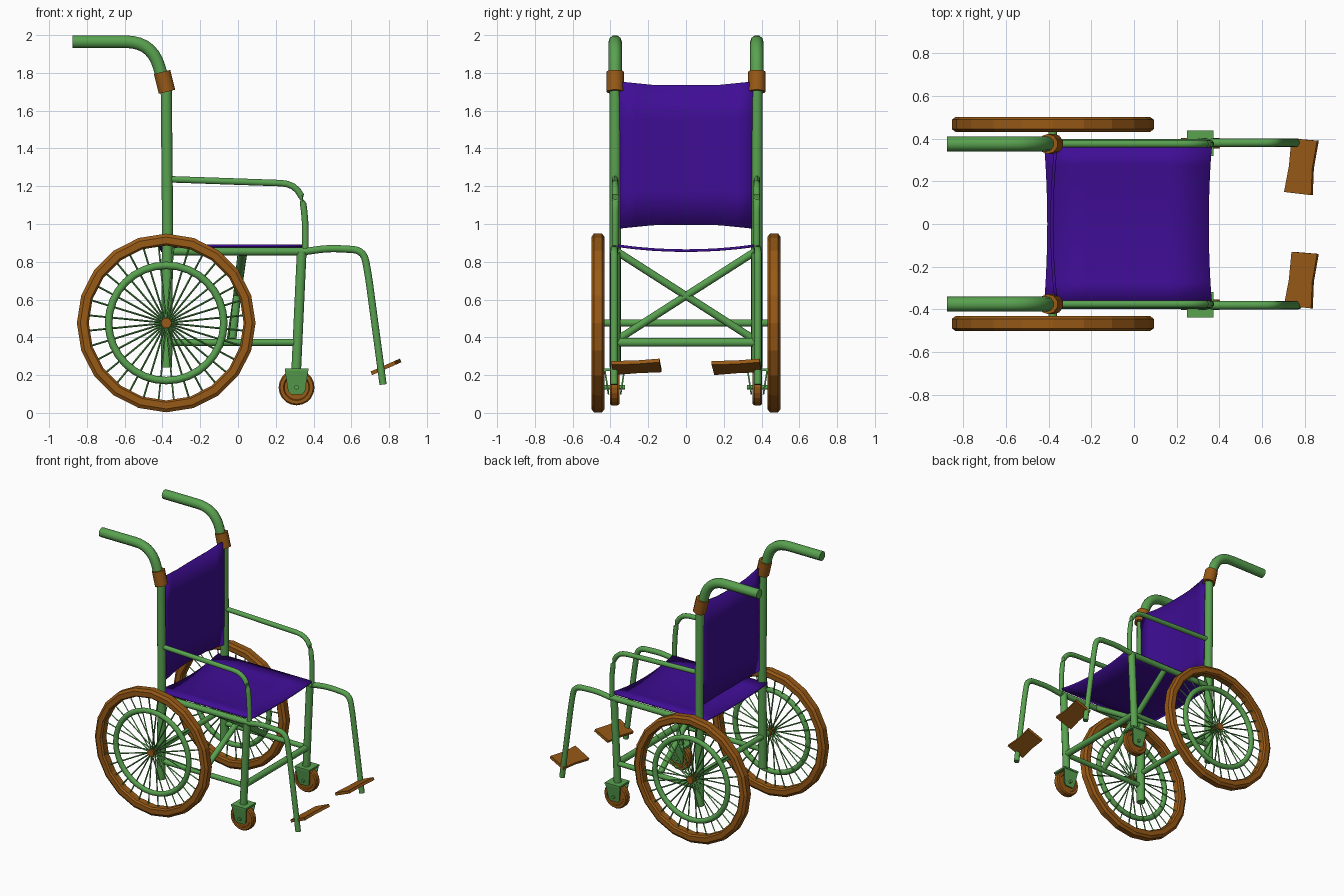
import bpy, bmesh, math
from mathutils import Vector

if "Cube" in bpy.data.objects:
    bpy.data.objects.remove(bpy.data.objects["Cube"])


def material(name, rgb):
    m = bpy.data.materials.new(name)
    m.diffuse_color = (*rgb, 1)
    m.use_nodes = True
    m.node_tree.nodes["Principled BSDF"].inputs["Base Color"].default_value = m.diffuse_color
    return m


GREEN = material("green_paint", (0.10, 0.36, 0.08))
BROWN = material("brown_rubber", (0.31, 0.10, 0.008))
PURPLE = material("purple_fabric", (0.05, 0.004, 0.30))


def add_mesh(name, verts, faces, mat, smooth=None):
    me = bpy.data.meshes.new(name)
    me.from_pydata([tuple(v) for v in verts], [], faces)
    bm = bmesh.new()
    bm.from_mesh(me)
    bmesh.ops.recalc_face_normals(bm, faces=bm.faces)
    bm.to_mesh(me)
    bm.free()
    ob = bpy.data.objects.new(name, me)
    bpy.context.collection.objects.link(ob)
    me.materials.append(mat)
    if smooth:
        select(ob)
        bpy.ops.object.shade_smooth_by_angle(angle=math.radians(smooth))
    return ob


def select(ob):
    bpy.ops.object.select_all(action='DESELECT')
    ob.select_set(True)
    bpy.context.view_layer.objects.active = ob


def rounded(points, r, n=5):
    """Round the inner corners of a path."""
    p = [Vector(q) for q in points]
    out = [p[0]]
    for a, b, c in zip(p, p[1:], p[2:]):
        s, e = b + (a - b).normalized() * r, b + (c - b).normalized() * r
        for i in range(n + 1):
            t = i / n
            out.append(s * (1 - t) ** 2 + b * 2 * t * (1 - t) + e * t * t)
    return out + [p[-1]]


def tubes(name, paths, radius, mat=GREEN, bevel=3):
    """One mesh made of capped round tubes."""
    cu = bpy.data.curves.new(name, 'CURVE')
    cu.dimensions = '3D'
    cu.bevel_depth, cu.bevel_resolution, cu.use_fill_caps = radius, bevel, True
    for path in paths:
        sp = cu.splines.new('POLY')
        sp.points.add(len(path) - 1)
        for pt, co in zip(sp.points, path):
            pt.co = (*co, 1)
    cu.materials.append(mat)
    ob = bpy.data.objects.new(name, cu)
    bpy.context.collection.objects.link(ob)
    select(ob)
    bpy.ops.object.convert(target='MESH')
    ob = bpy.context.object
    bpy.ops.object.shade_smooth_by_angle(angle=math.radians(40))
    return ob


def lathe(name, profile, centre, n, mat, smooth=None):
    """Closed (radius, y) profile turned about a y axis."""
    k, verts, faces = len(profile), [], []
    for i in range(n):
        a = 2 * math.pi * i / n
        verts += [(centre[0] + r * math.sin(a), centre[1] + y, centre[2] + r * math.cos(a))
                  for r, y in profile]
        j = (i + 1) % n
        faces += [(i * k + q, i * k + (q + 1) % k, j * k + (q + 1) % k, j * k + q) for q in range(k)]
    return add_mesh(name, verts, faces, mat, smooth)


def sheet(name, fn, nu, nv, thick):
    """Thin fabric sheet from a function of u, v in -1..1."""
    verts = [fn(2 * i / nu - 1, 2 * j / nv - 1) for i in range(nu + 1) for j in range(nv + 1)]
    w = nv + 1
    faces = [(i * w + j, i * w + j + 1, (i + 1) * w + j + 1, (i + 1) * w + j)
             for i in range(nu) for j in range(nv)]
    ob = add_mesh(name, verts, faces, PURPLE, 30)
    mod = ob.modifiers.new("thickness", 'SOLIDIFY')
    mod.thickness, mod.offset = thick, 0
    return ob


def prism(name, bottom, offset, mat):
    """Polygon extruded along an offset vector."""
    n = len(bottom)
    verts = [Vector(v) for v in bottom]
    verts += [v + Vector(offset) for v in verts]
    faces = [tuple(range(n)), tuple(range(n, 2 * n))]
    faces += [(i, (i + 1) % n, n + (i + 1) % n, n + i) for i in range(n)]
    return add_mesh(name, verts, faces, mat)


Y = 0.375
WX, WZ, WR = -0.38, 0.476, 0.473

for s, side in ((-1, "right"), (1, "left")):
    y = s * Y
    # frame tubes
    tubes(f"back_post_{side}", [[(-0.378, y, 0.24), (-0.373, y, 1.0), (-0.38, y, 1.74)]], 0.031)
    tubes(f"push_handle_{side}", [rounded([(-0.875, y, 1.965), (-0.455, y, 1.965), (-0.38, y, 1.70)],
                                          0.14, 7)], 0.035)
    tubes(f"handle_collar_{side}", [[(-0.402, y, 1.805), (-0.376, y, 1.70)]], 0.047, BROWN)
    tubes(f"armrest_{side}", [rounded([(-0.37, y, 1.237), (0.325, y, 1.213), (0.357, y, 1.05),
                                       (0.357, y, 0.85)], 0.1)], 0.018)
    tubes(f"seat_rail_{side}", [[(-0.38, y, 0.855), (0.365, y, 0.855)]], 0.022)
    tubes(f"lower_rail_{side}", [[(-0.38, y, 0.373), (0.31, y, 0.373)]], 0.019)
    tubes(f"front_leg_{side}", [[(0.337, y, 0.85), (0.308, y, 0.22)]], 0.027)
    tubes(f"footrest_tube_{side}", [rounded([(0.36, y + s * .005, 0.855), (0.48, y + s * .005, 0.872),
                                             (0.665, y + s * .005, 0.862), (0.69, y + s * .005, 0.73),
                                             (0.768, y + s * .005, 0.15)], 0.06)], 0.02)

    # big wheel: tyre, hand rim, hub, spokes
    wy = s * 0.466
    c = (WX, wy, WZ)
    lathe(f"tyre_{side}", [(0.41, -0.024), (0.42, -0.035), (0.455, -0.035), (WR, -0.022),
                           (WR, 0.022), (0.455, 0.035), (0.42, 0.035), (0.41, 0.024)], c, 20, BROWN)
    lathe(f"hand_rim_{side}", [(0.305 + 0.02 * math.cos(a * math.pi / 4), 0.018 * math.sin(a * math.pi / 4))
                               for a in range(8)], (WX, wy + s * 0.012, WZ), 32, GREEN, 50)
    tubes(f"hub_{side}", [[(WX, wy - 0.034, WZ), (WX, wy + 0.034, WZ)]], 0.028, BROWN)
    spokes = []
    for i in range(32):
        a = 2 * math.pi * (i + 0.5) / 32
        d = Vector((math.sin(a), 0, math.cos(a)))
        off = Vector((0, 0.02 if i % 2 else -0.02, 0))
        spokes.append([Vector(c) + d * 0.02 + off, Vector(c) + d * 0.415])
    tubes(f"spokes_{side}", spokes, 0.005, GREEN, 0)

    # caster: wheel, fork plates, crown, axle
    cy, cx, cz = s * 0.378, 0.31, 0.135
    lathe(f"caster_wheel_{side}", [(0.012, -0.018), (0.065, -0.018), (0.07, -0.025), (0.088, -0.025),
                                   (0.095, -0.016), (0.095, 0.016), (0.088, 0.025), (0.07, 0.025),
                                   (0.065, 0.018), (0.012, 0.018)], (cx, cy, cz), 20, BROWN)
    tubes(f"caster_axle_{side}", [[(cx, cy - 0.055, cz), (cx, cy + 0.055, cz)]], 0.012)
    prism(f"caster_crown_{side}", [(cx - 0.062, cy - 0.06, 0.222), (cx + 0.062, cy - 0.06, 0.222),
                                   (cx + 0.062, cy + 0.06, 0.222), (cx - 0.062, cy + 0.06, 0.222)],
          (0, 0, 0.013), GREEN)
    for t in (-1, 1):
        prism(f"caster_fork_{side}", [(cx - 0.062, cy + t * 0.056, 0.228), (cx + 0.062, cy + t * 0.056, 0.228),
                                      (cx + 0.045, cy + t * 0.038, 0.115), (cx + 0.03, cy + t * 0.036, 0.098),
                                      (cx - 0.03, cy + t * 0.036, 0.098), (cx - 0.045, cy + t * 0.038, 0.115)],
              (0, -t * 0.008, 0), GREEN)

    # foot plate: both plates are turned the same way
    dy = 0 if s > 0 else -0.53
    outline = [(0.745, 0.40), (0.865, 0.39), (0.842, 0.26), (0.837, 0.135), (0.71, 0.15), (0.733, 0.27)]
    prism(f"foot_plate_{side}", [(px, py + dy, 0.20 + 0.44 * (px - 0.71)) for px, py in outline],
          (-0.008, 0, 0.019), BROWN)

# cross members
tubes("wheel_axle", [[(WX, -0.44, WZ), (WX, 0.44, WZ)]], 0.02)
tubes("front_crossbar", [[(0.313, -Y, 0.373), (0.313, Y, 0.373)]], 0.024)
tubes("cross_brace", [[(0.03, -Y, 0.86), (-0.04, Y, 0.38)], [(0.02, Y, 0.86), (-0.03, -Y, 0.38)]], 0.021)

# fabric: sagging seat and backrest
sheet("seat", lambda u, v: (-0.028 + u * (0.378 + 0.014 * v * v), v * 0.365,
                            0.859 + 0.026 * v * v), 4, 8, 0.014)
sheet("backrest", lambda u, v: (-0.385 + 0.02 * v * v, v * 0.36,
                                1.365 + u * (0.37 + 0.02 * max(0, abs(v) - 0.45) / 0.55)), 4, 8, 0.014)
